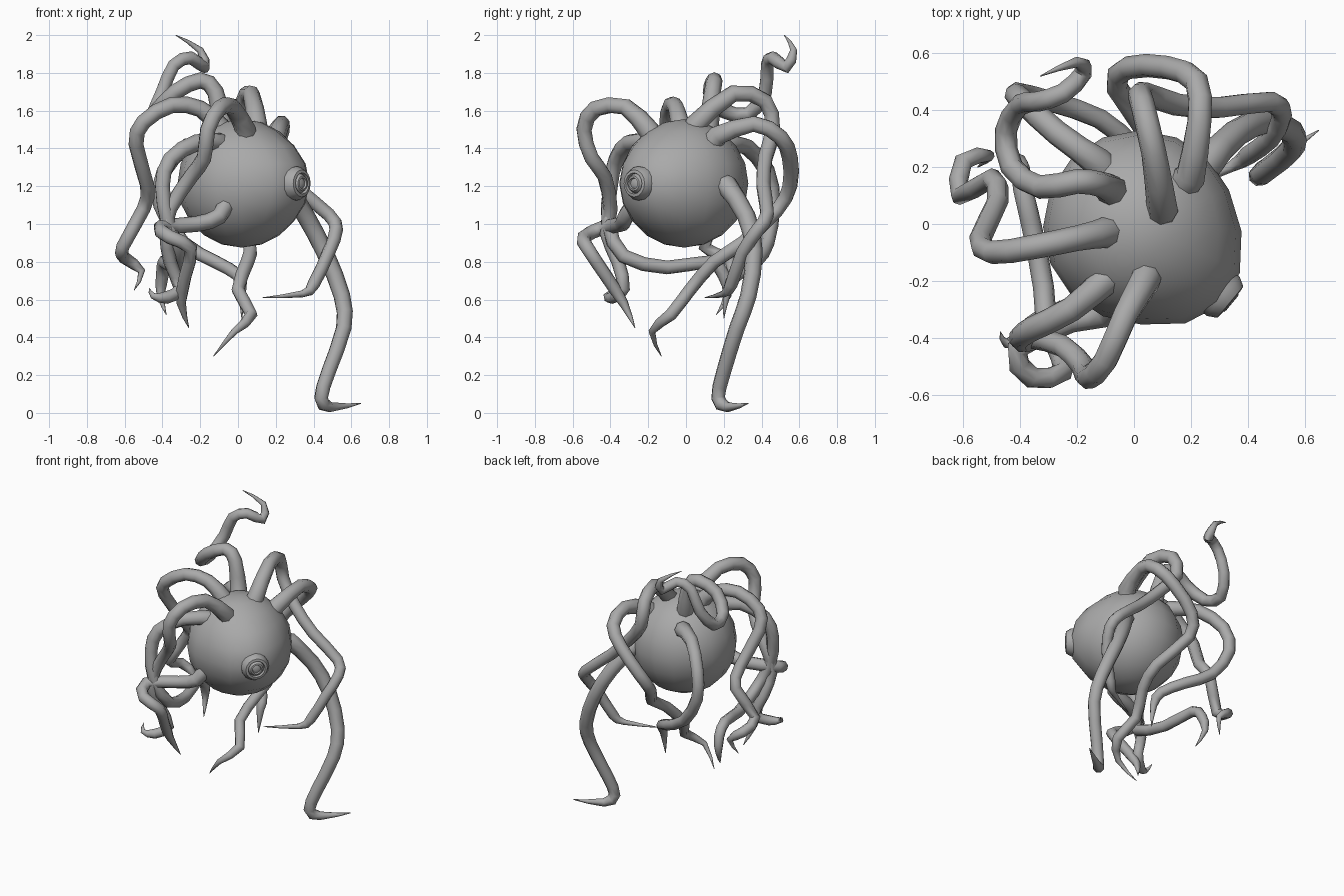
import bpy, bmesh, math
from mathutils import Vector

cube = bpy.data.objects.get("Cube")
if cube:
    bpy.data.objects.remove(cube, do_unlink=True)

CENTRE = Vector((.02, -.01, 1.215))
LOOK = Vector((.77, -.64, 0)).normalized()

skin = bpy.data.materials.new("grey_skin")
skin.use_nodes = True
grey = (.4, .4, .4, 1)
skin.diffuse_color = grey
skin.node_tree.nodes["Principled BSDF"].inputs["Base Color"].default_value = grey


def finish(obj, angle):
    """Give the part its material and smooth shading."""
    obj.data.materials.clear()
    obj.data.materials.append(skin)
    bpy.ops.object.select_all(action='DESELECT')
    obj.select_set(True)
    bpy.context.view_layer.objects.active = obj
    bpy.ops.object.shade_smooth_by_angle(angle=math.radians(angle))


def mesh_object(name, bm, angle):
    bmesh.ops.recalc_face_normals(bm, faces=bm.faces)
    mesh = bpy.data.meshes.new(name)
    bm.to_mesh(mesh)
    bm.free()
    obj = bpy.data.objects.new(name, mesh)
    bpy.context.collection.objects.link(obj)
    finish(obj, angle)


def round_path(points):
    """Insert one in-between point per span so that bends stay soft."""
    pts = [Vector(p) for p in points]
    result = [pts[0]]
    for i in range(len(pts) - 1):
        before = pts[max(i - 1, 0)]
        after = pts[min(i + 2, len(pts) - 1)]
        middle = (pts[i] + pts[i + 1]) * .5625 - (before + after) * .0625
        result += [middle, pts[i + 1]]
    return result


def tentacle(name, points, thickness=.047):
    """Tapered tube that starts inside the body and ends in a point."""
    path = round_path(points)
    root = path[0]
    path.insert(0, root.lerp(CENTRE, .2))
    curve = bpy.data.curves.new(name, 'CURVE')
    curve.dimensions = '3D'
    curve.bevel_depth = thickness
    curve.bevel_resolution = 2
    curve.use_fill_caps = True
    spline = curve.splines.new('POLY')
    spline.points.add(len(path) - 1)
    last = len(path) - 1
    for i, (point, place) in enumerate(zip(spline.points, path)):
        t = i / last
        point.co = (*place, 1)
        flare = .3 * max(0, 1 - t * 8)
        body_taper = 1 - .35 * t
        tip_taper = min(1, (1 - t) * 6 + .06)
        point.radius = (body_taper + flare) * tip_taper
    obj = bpy.data.objects.new(name, curve)
    bpy.context.collection.objects.link(obj)
    bpy.ops.object.select_all(action='DESELECT')
    obj.select_set(True)
    bpy.context.view_layer.objects.active = obj
    bpy.ops.object.convert(target='MESH')
    finish(bpy.context.view_layer.objects.active, 60)


# Round body, drawn out gently towards the eye
bm = bmesh.new()
bmesh.ops.create_uvsphere(bm, u_segments=16, v_segments=10, radius=.34)
for v in bm.verts:
    facing = v.co.normalized().dot(LOOK)
    if facing > .6:
        v.co += LOOK * (facing - .6) * .14
    v.co += CENTRE
mesh_object("body", bm, 60)

# Eye: stepped rings turned around the looking direction
bm = bmesh.new()
profile = [(.09, .33), (.09, .382), (.072, .414), (.056, .417), (.052, .4),
           (.04, .42), (.03, .422), (.026, .412), (0, .422)]
side = LOOK.cross(Vector((0, 0, 1)))
ring = [bm.verts.new(CENTRE + LOOK * d + side * r) for r, d in profile]
edges = [bm.edges.new(pair) for pair in zip(ring, ring[1:])]
bmesh.ops.spin(bm, geom=ring + edges, cent=CENTRE, axis=LOOK,
               angle=math.tau, steps=16, use_merge=True)
bmesh.ops.remove_doubles(bm, verts=bm.verts, dist=.0005)
mesh_object("eye", bm, 35)

# Tentacles on the crown
tentacle("raised_tentacle", [
    (-.08, .12, 1.51), (-.12, .14, 1.7), (-.2, .15, 1.76), (-.33, .13, 1.7),
    (-.43, .2, 1.6), (-.45, .33, 1.58), (-.4, .42, 1.7), (-.34, .43, 1.84),
    (-.25, .46, 1.88), (-.18, .53, 1.83), (-.2, .57, 1.92), (-.33, .52, 2)])
tentacle("right_arched_tentacle", [
    (-.1, -.03, 1.52), (-.2, -.05, 1.61), (-.35, -.08, 1.63),
    (-.5, -.1, 1.54), (-.54, -.05, 1.42), (-.48, .08, 1.2), (-.5, .16, 1.08),
    (-.61, .1, .88), (-.6, .22, .82), (-.51, .24, .75), (-.55, .2, .65)])
tentacle("front_arched_tentacle", [
    (.04, -.2, 1.5), (-.03, -.32, 1.62), (-.1, -.48, 1.61), (-.16, -.54, 1.5),
    (-.18, -.5, 1.35), (-.25, -.43, 1.25), (-.36, -.4, 1.08),
    (-.38, -.42, .95), (-.36, -.36, .8), (-.31, -.33, .66),
    (-.38, -.39, .61), (-.45, -.42, .62), (-.47, -.38, .66)])
tentacle("left_arched_tentacle", [
    (.1, .05, 1.53), (.07, .25, 1.69), (.03, .42, 1.65), (.03, .46, 1.5),
    (.15, .42, 1.35), (.3, .41, 1.2), (.48, .43, 1.05), (.52, .38, .97),
    (.48, .3, .85), (.4, .24, .68), (.34, .2, .63), (.13, .1, .61)])

# Tentacles around the middle
tentacle("back_looped_tentacle", [
    (.2, .17, 1.47), (.23, .36, 1.53), (.22, .5, 1.46), (.12, .55, 1.35),
    (-.02, .55, 1.2), (-.06, .48, 1.07), (.06, .3, .9), (.05, .15, .8),
    (0, .02, .65), (.07, -.08, .52), (-.02, -.18, .43), (-.13, -.13, .3)])
tentacle("right_front_tentacle", [
    (-.08, -.18, 1.43), (-.22, -.3, 1.43), (-.36, -.37, 1.34),
    (-.4, -.4, 1.2), (-.37, -.41, 1), (-.31, -.33, .83), (-.34, -.1, .77),
    (-.39, .12, .8), (-.4, .2, .73), (-.41, .22, .62), (-.38, .16, .52)])
tentacle("right_back_tentacle", [
    (-.13, .22, 1.42), (-.27, .32, 1.41), (-.39, .43, 1.28),
    (-.41, .46, 1.1), (-.29, .43, .9), (-.12, .37, .8), (0, .27, .73),
    (.02, .22, .65), (.02, .2, .5)])

# Tentacles low on the body
tentacle("lower_front_tentacle", [
    (-.05, -.25, 1.14), (-.1, -.32, 1.04), (-.22, -.34, 1),
    (-.41, -.44, .98), (-.36, -.54, .93), (-.25, -.52, .87),
    (-.28, -.42, .72), (-.3, -.33, .58), (-.26, -.27, .45)])
tentacle("long_left_tentacle", [
    (.26, .22, 1.2), (.36, .32, 1.04), (.46, .36, .85), (.55, .33, .62),
    (.56, .27, .45), (.48, .2, .22), (.44, .17, .08), (.49, .22, .03),
    (.65, .33, .05)], .052)
